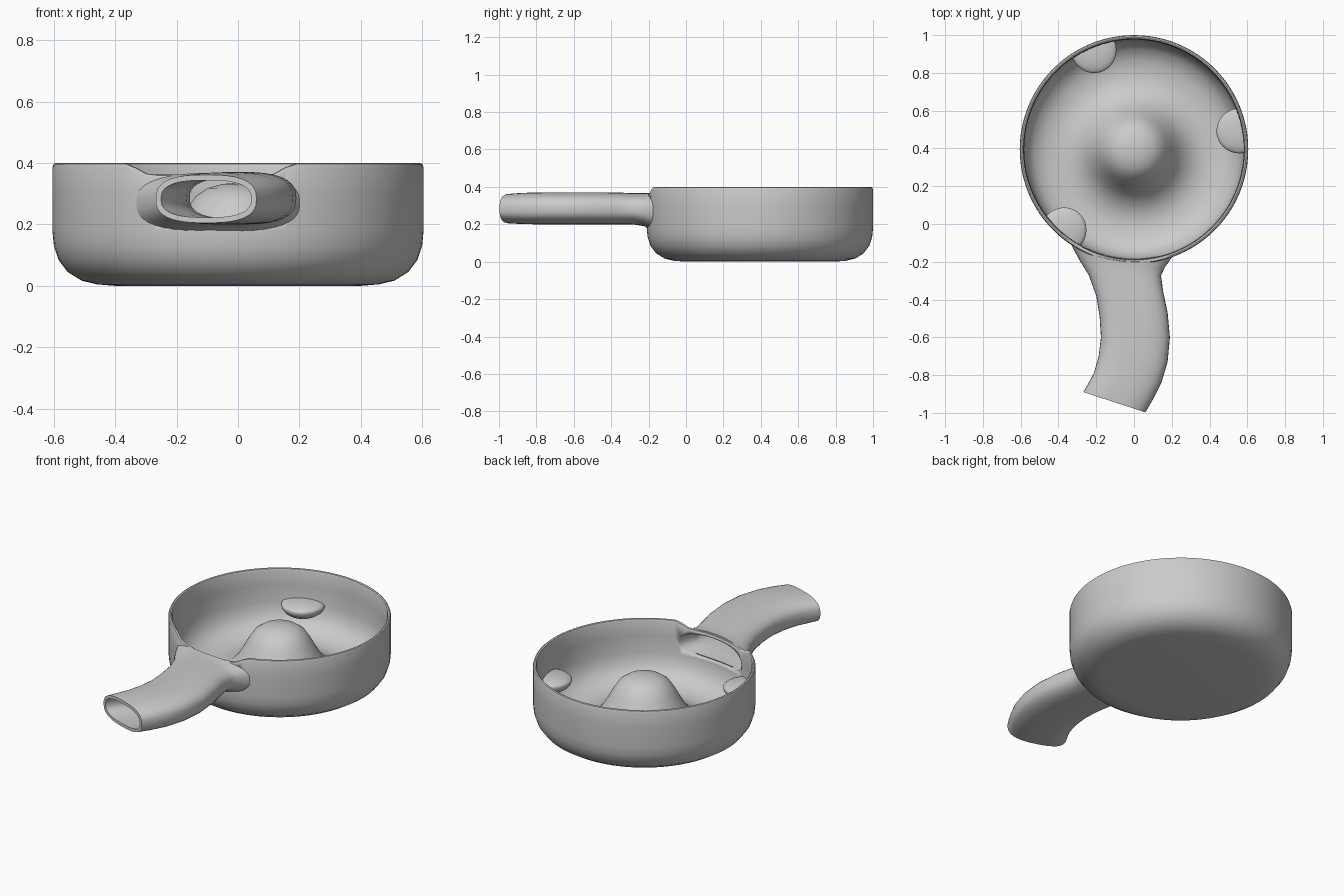
import bpy, bmesh, math

if "Cube" in bpy.data.objects:
    bpy.data.objects.remove(bpy.data.objects["Cube"])

CY, SEG = 0.395, 96  # bowl centre on y, lathe segments


def make(name, bm, angle=40):
    bmesh.ops.recalc_face_normals(bm, faces=bm.faces)
    me = bpy.data.meshes.new(name)
    bm.to_mesh(me)
    bm.free()
    ob = bpy.data.objects.new(name, me)
    bpy.context.collection.objects.link(ob)
    for o in bpy.context.selected_objects:
        o.select_set(False)
    ob.select_set(True)
    bpy.context.view_layer.objects.active = ob
    bpy.ops.object.shade_smooth_by_angle(angle=math.radians(angle))
    return ob


def loft(bm, rings, closed=False):
    rs = [[bm.verts.new(p) for p in r] for r in rings]
    n = len(rs[0])
    pairs = list(zip(rs, rs[1:])) + ([(rs[-1], rs[0])] if closed else [])
    for a, b in pairs:
        for i in range(n):
            j = (i + 1) % n
            bm.faces.new((a[i], a[j], b[j], b[i]))
    return rs


def smooth(t):
    t = max(0, min(1, t))
    return t * t * (3 - 2 * t)


# bowl with central hump; the rim dips over the spout
profile = [(0.4, 0), (0.46, 0.005), (0.51, 0.017), (0.555, 0.045), (0.585, 0.085),
           (0.6, 0.13), (0.605, 0.18), (0.605, 0.3), (0.605, 0.385), (0.601, 0.397),
           (0.594, 0.4), (0.587, 0.397), (0.583, 0.385), (0.581, 0.3), (0.58, 0.2),
           (0.565, 0.135), (0.53, 0.085), (0.47, 0.055), (0.4, 0.045), (0.34, 0.052),
           (0.28, 0.082), (0.235, 0.13), (0.2, 0.19), (0.17, 0.245), (0.14, 0.29),
           (0.1, 0.318), (0.05, 0.332), (0.01, 0.335)]
bm = bmesh.new()
rings = []
for r, z in profile:
    ring = []
    for k in range(SEG):
        a = math.tau * k / SEG
        x, y, h = r * math.cos(a), CY + r * math.sin(a), z
        if z > 0.3 and r > 0.5 and y < CY:
            dip = smooth((x + 0.37) / 0.09) * smooth((0.19 - x) / 0.09)
            h = 0.3 + (z - 0.3) * (1 - 0.38 * dip)
        ring.append((x, y, h))
    rings.append(ring)
rs = loft(bm, rings)
bm.faces.new(rs[0])
bm.faces.new(rs[-1])
bowl = make("bowl", bm)

# left and right edge of the curved spout: xl, yl, xr, yr, bottom, top
SECT = [(-0.34, -0.1, 0.21, -0.17, 0.17, 0.368), (-0.29, -0.19, 0.16, -0.235, 0.188, 0.366),
        (-0.24, -0.27, 0.143, -0.275, 0.198, 0.366), (-0.2, -0.38, 0.155, -0.36, 0.2, 0.37),
        (-0.182, -0.49, 0.178, -0.47, 0.2, 0.371), (-0.175, -0.6, 0.19, -0.6, 0.2, 0.371),
        (-0.187, -0.7, 0.178, -0.73, 0.2, 0.371), (-0.213, -0.79, 0.145, -0.84, 0.2, 0.37),
        (-0.245, -0.85, 0.1, -0.93, 0.202, 0.367), (-0.268, -0.89, 0.06, -0.997, 0.205, 0.362)]


def section(s, inset=0.0, n=40):
    xl, yl, xr, yr, z0, z1 = s
    w = math.hypot(xr - xl, yr - yl) / 2
    pts = []
    for k in range(n):
        a = math.tau * k / n
        c, d = math.cos(a), math.sin(a)
        u = math.copysign(abs(c) ** 0.75, c) * (1 - inset / w)
        v = math.copysign(abs(d) ** 0.75, d)
        pts.append(((xl + xr) / 2 + u * (xr - xl) / 2, (yl + yr) / 2 + u * (yr - yl) / 2,
                    (z0 + z1) / 2 + v * ((z1 - z0) / 2 - inset)))
    return pts


def on_wall(pts, r):
    return [(x, CY - math.sqrt(r * r - x * x), z) for x, y, z in pts]


# hollow spout handle
T = 0.018
outer = [section(s) for s in SECT]
inner = [section(s, T) for s in SECT]
mouth = [(-0.31, -0.1, 0.18, -0.1, 0.19, 0.364)]
inner[0] = section(mouth[0], T)
outer[0] = on_wall(outer[0], 0.596)
inner[0] = on_wall(inner[0], 0.59)
bm = bmesh.new()
loft(bm, outer + inner[::-1], closed=True)
make("spout_handle", bm, 50)

# opening from the bowl into the spout
bm = bmesh.new()
rs = loft(bm, [[(x, y, z) for x, _, z in inner[0]] for y in (-0.4, 0.05)])
bm.faces.new(rs[0])
bm.faces.new(rs[1])
cutter = make("spout_cutter", bm)
mod = bowl.modifiers.new("opening", "BOOLEAN")
mod.operation = "DIFFERENCE"
mod.solver = "EXACT"
mod.object = cutter
bpy.context.view_layer.objects.active = bowl
bpy.ops.object.modifier_apply(modifier=mod.name)
bpy.data.objects.remove(cutter)

# three small support lugs on the inner wall
for i, deg in enumerate((112, 10, 229)):
    bm = bmesh.new()
    bmesh.ops.create_uvsphere(bm, u_segments=32, v_segments=16, radius=1)
    a = math.radians(deg)
    for v in bm.verts:
        rad = 0.57 + v.co.x * 0.125
        tan = v.co.y * 0.12
        z = 0.2 + v.co.z * (0.03 if v.co.z > 0 else 0.07)
        d = math.hypot(rad, tan)
        if d > 0.59:
            rad, tan = rad * 0.59 / d, tan * 0.59 / d
        v.co = (rad * math.cos(a) - tan * math.sin(a),
                CY + rad * math.sin(a) + tan * math.cos(a), z)
    make(f"support_lug_{i + 1}", bm)
